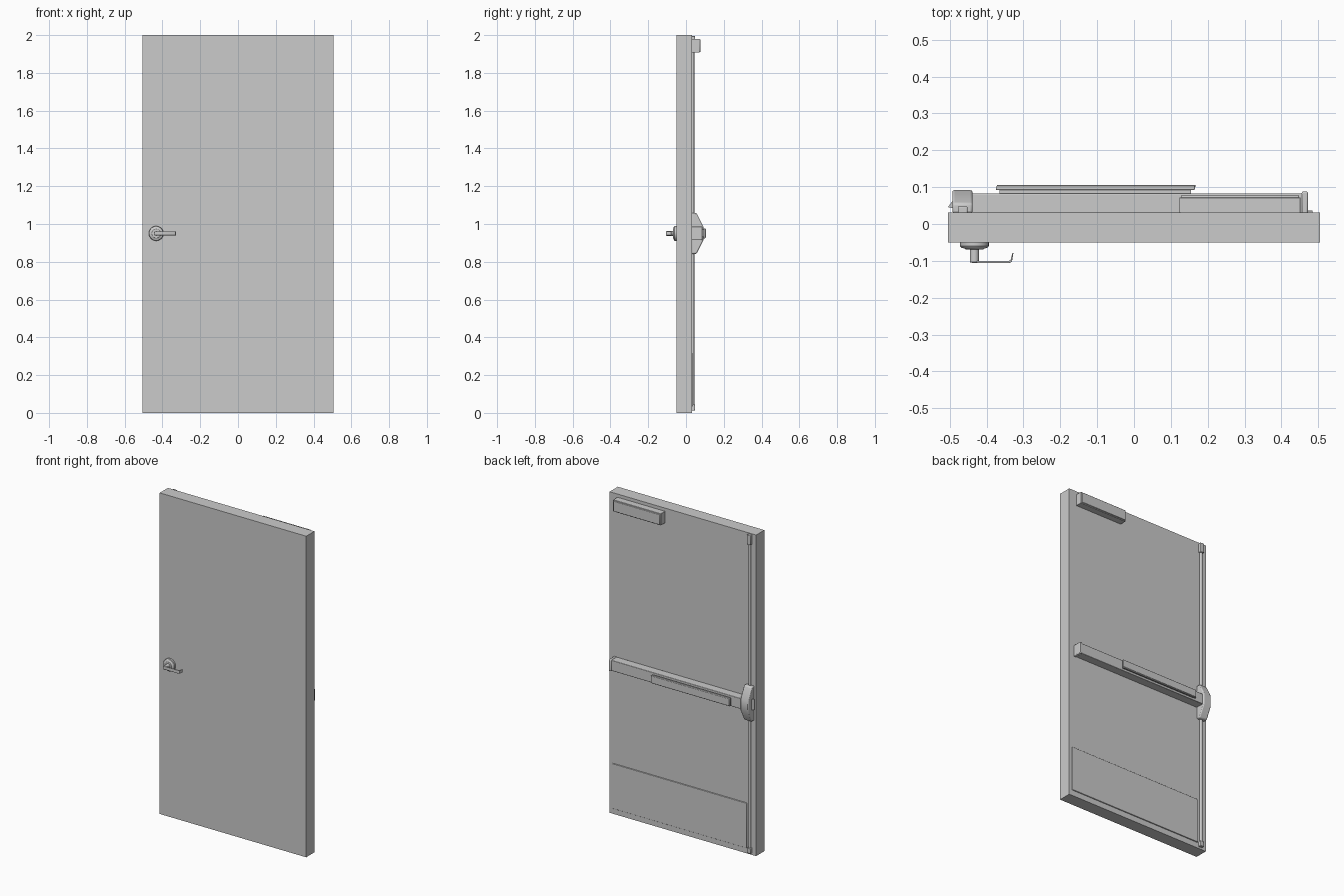
import bpy, bmesh, math
from mathutils import Matrix

if "Cube" in bpy.data.objects:
    bpy.data.objects.remove(bpy.data.objects["Cube"])


def finish(name, bm, bevel=0.0, segments=2):
    bmesh.ops.recalc_face_normals(bm, faces=bm.faces)
    mesh = bpy.data.meshes.new(name)
    bm.to_mesh(mesh)
    bm.free()
    ob = bpy.data.objects.new(name, mesh)
    bpy.context.collection.objects.link(ob)
    if bevel:
        mod = ob.modifiers.new("soft_edges", 'BEVEL')
        mod.width = bevel
        mod.segments = segments
    bpy.context.view_layer.objects.active = ob
    ob.select_set(True)
    bpy.ops.object.shade_smooth_by_angle(angle=math.radians(35))
    ob.select_set(False)
    return ob


def box(name, x, y, z, bevel=0.0):
    bm = bmesh.new()
    bmesh.ops.create_cube(bm, size=1)
    for v in bm.verts:
        for i, (lo, hi) in enumerate((x, y, z)):
            v.co[i] = lo if v.co[i] < 0 else hi
    return finish(name, bm, bevel)


def prism(name, profile, axis, lo, hi, bevel=0.0):
    """Extrude a 2D profile along an axis ('x': profile is y,z; 'z': profile is x,y)."""
    place = (lambda a, b: (lo, a, b)) if axis == 'x' else (lambda a, b: (a, b, lo))
    bm = bmesh.new()
    face = bm.faces.new([bm.verts.new(place(a, b)) for a, b in profile])
    ext = bmesh.ops.extrude_face_region(bm, geom=[face])
    move = (hi - lo, 0, 0) if axis == 'x' else (0, 0, hi - lo)
    bmesh.ops.translate(bm, vec=move,
                        verts=[g for g in ext['geom'] if isinstance(g, bmesh.types.BMVert)])
    return finish(name, bm, bevel)


def lathe_y(name, cx, cz, profile, sides=32):
    """Turn (radius, y) points about a y-parallel axis."""
    bm = bmesh.new()
    rings = [[bm.verts.new((cx + r * math.cos(2 * math.pi * i / sides), y,
                            cz + r * math.sin(2 * math.pi * i / sides)))
              for i in range(sides)] for r, y in profile]
    for a, b in zip(rings, rings[1:]):
        for i in range(sides):
            j = (i + 1) % sides
            bm.faces.new((a[i], a[j], b[j], b[i]))
    bm.faces.new(rings[0])
    bm.faces.new(rings[-1])
    return finish(name, bm)


BACK = 0.031   # rear face of the door leaf
MID = 0.95     # height of the hardware

# Door leaf and kick plate
box("door_leaf", (-0.505, 0.505), (-0.05, BACK), (0, 2))
box("kick_plate", (-0.443, 0.485), (BACK - 0.002, 0.037), (0.035, 0.315), 0.002)

# Door closer
box("closer_body", (0.123, 0.452), (BACK - 0.002, 0.072), (1.907, 1.98), 0.002)
box("closer_cover", (0.127, 0.448), (0.07, 0.078), (1.911, 1.976), 0.003)

# Horizontal exit bar with its end cap
box("bar_rail", (-0.45, 0.46), (BACK - 0.002, 0.083), (MID - 0.033, MID + 0.033), 0.003)
box("bar_end_cap", (0.455, 0.472), (BACK - 0.002, 0.088), (MID - 0.036, MID + 0.036), 0.004)

# Push pad: recessed base, body and thin face
box("pad_base", (-0.365, 0.155), (0.081, 0.096), (MID - 0.02, MID + 0.02))
box("pad_body", (-0.375, 0.165), (0.092, 0.103), (MID - 0.026, MID + 0.026), 0.003)
box("pad_face", (-0.372, 0.168), (0.101, 0.106), (MID - 0.023, MID + 0.023), 0.002)

# Latch case with tapered ends, and its wedge bolt
prism("latch_case", [(BACK - 0.002, 0.842), (0.056, 0.842), (0.092, 0.915),
                     (0.092, 0.985), (0.056, 1.058), (BACK - 0.002, 1.058)],
      'x', -0.493, -0.438, 0.006)
prism("latch_bolt", [(-0.488, 0.042), (-0.505, 0.046), (-0.488, 0.068)],
      'z', MID - 0.033, MID + 0.033)

# Vertical rods with guide blocks at top and bottom
for name, lo, hi in (("lower_rod", 0.03, 0.86), ("upper_rod", 1.04, 1.97)):
    bm = bmesh.new()
    bmesh.ops.create_cone(bm, cap_ends=True, segments=16, radius1=0.008, radius2=0.008,
                          depth=hi - lo, matrix=Matrix.Translation((-0.465, 0.036, (lo + hi) / 2)))
    finish(name, bm)
for name, lo, hi in (("bottom_rod_guide", 0.012, 0.045), ("top_rod_latch", 1.935, 1.995)):
    box(name, (-0.478, -0.452), (BACK - 0.002, 0.048), (lo, hi), 0.003)

# Lever handle: rose, neck and bent lever
HX = -0.433
lathe_y("handle_rose", HX, MID, [(0.039, -0.048), (0.039, -0.06), (0.036, -0.064),
                                 (0.026, -0.067), (0.024, -0.069)])
lathe_y("handle_neck", HX, MID, [(0.0125, -0.066), (0.0125, -0.103), (0.011, -0.105)], 24)
prism("handle_lever", [(-0.44, -0.106), (-0.338, -0.106), (-0.331, -0.102), (-0.327, -0.078),
                       (-0.33, -0.078), (-0.335, -0.098), (-0.34, -0.1), (-0.44, -0.1)],
      'z', MID - 0.01, MID + 0.01, 0.0012)
